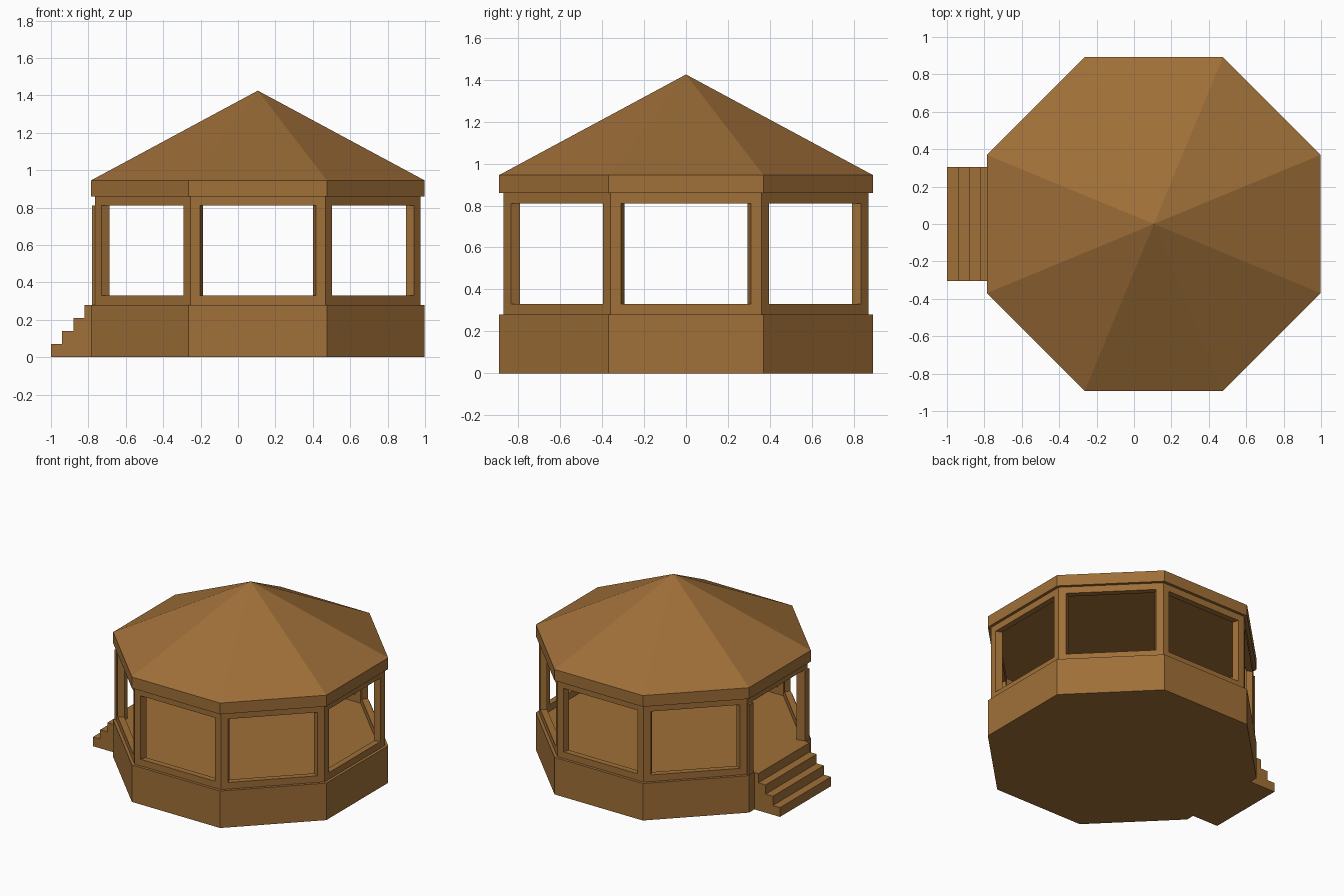
import bpy, bmesh
from math import pi, tan, cos
from mathutils import Vector, Matrix

if "Cube" in bpy.data.objects:
    bpy.data.objects.remove(bpy.data.objects["Cube"])

CX = 0.106                      # centre of the octagon
BASE_A, WALL_A, WALL_IN = 0.892, 0.871, 0.826   # apothems
OPEN = 0.31                     # half width of each opening
FLOOR, SILL, HEAD, EAVE, RIM, PEAK = 0.28, 0.33, 0.81, 0.86, 0.945, 1.425

wood = bpy.data.materials.new("wood")
wood.diffuse_color = (0.35, 0.16, 0.04, 1)
wood.use_nodes = True
wood.node_tree.nodes["Principled BSDF"].inputs["Base Color"].default_value = wood.diffuse_color


def finish(name, bm):
    bmesh.ops.recalc_face_normals(bm, faces=bm.faces)
    me = bpy.data.meshes.new(name)
    bm.to_mesh(me)
    bm.free()
    me.materials.append(wood)
    ob = bpy.data.objects.new(name, me)
    bpy.context.collection.objects.link(ob)
    return ob


def prism(bm, pts, offset):
    face = bm.faces.new([bm.verts.new(p) for p in pts])
    ext = bmesh.ops.extrude_face_region(bm, geom=[face], use_keep_orig=True)
    verts = [g for g in ext["geom"] if isinstance(g, bmesh.types.BMVert)]
    bmesh.ops.translate(bm, verts=verts, vec=Vector(offset))


def on_side(k, s, a, z):
    """Point on side k at sideways position s and apothem a."""
    return Matrix.Rotation(k * pi / 4, 3, 'Z') @ Vector((a, s, z)) + Vector((CX, 0, 0))


def octagon(z):
    h = BASE_A * tan(pi / 8)
    return [on_side(k, h, BASE_A, z) for k in range(8)]


def corner_post(name, k):
    q = WALL_IN / WALL_A
    h = WALL_A * tan(pi / 8)
    pts = [on_side(k, OPEN, WALL_A, FLOOR), on_side(k, h, WALL_A, FLOOR),
           on_side(k + 1, -OPEN, WALL_A, FLOOR),
           on_side(k + 1, -OPEN * q, WALL_IN, FLOOR), on_side(k, h * q, WALL_IN, FLOOR),
           on_side(k, OPEN * q, WALL_IN, FLOOR)]
    bm = bmesh.new()
    prism(bm, pts, (0, 0, EAVE - FLOOR))
    finish(name, bm)


def rail(name, k, z0, z1):
    i = OPEN * WALL_IN / WALL_A
    pts = [on_side(k, -OPEN, WALL_A, z0), on_side(k, OPEN, WALL_A, z0),
           on_side(k, i, WALL_IN, z0), on_side(k, -i, WALL_IN, z0)]
    bm = bmesh.new()
    prism(bm, pts, (0, 0, z1 - z0))
    finish(name, bm)


# Raised octagonal base
bm = bmesh.new()
prism(bm, octagon(0), (0, 0, FLOOR))
finish("base", bm)

# Posts, sills and headers; side 4 (-x) is the entrance without a sill
for k in range(8):
    corner_post(f"corner_post_{k}", k)
    rail(f"header_{k}", k, HEAD, EAVE)
    if k != 4:
        rail(f"sill_{k}", k, FLOOR, SILL)

# Slightly raised entrance jambs
for side, s in (("left", 1), ("right", -1)):
    bm = bmesh.new()
    prism(bm, [on_side(4, s * OPEN, WALL_A, FLOOR), on_side(4, s * 0.36, WALL_A, FLOOR),
               on_side(4, s * 0.36, WALL_A + 0.015, FLOOR),
               on_side(4, s * OPEN, WALL_A + 0.015, FLOOR)], (0, 0, HEAD - FLOOR))
    finish(f"entrance_jamb_{side}", bm)

# Roof: fascia band rising into a pyramid
bm = bmesh.new()
low = [bm.verts.new(p) for p in octagon(EAVE)]
rim = [bm.verts.new(p) for p in octagon(RIM)]
peak = bm.verts.new((CX, 0, PEAK))
bm.faces.new(low)
for k in range(8):
    n = (k + 1) % 8
    bm.faces.new((low[k], low[n], rim[n], rim[k]))
    bm.faces.new((rim[k], rim[n], peak))
finish("roof", bm)

# Entrance steps from one stepped profile
profile = [(CX - BASE_A, 0), (-1, 0)]
for i in range(4):
    x, z = -1 + 0.06 * i, FLOOR / 4 * (i + 1)
    profile.append((x, z))
    profile.append((x + 0.06 if i < 3 else CX - BASE_A, z))
bm = bmesh.new()
prism(bm, [(x, -0.305, z) for x, z in profile], (0, 0.61, 0))
finish("entrance_steps", bm)
